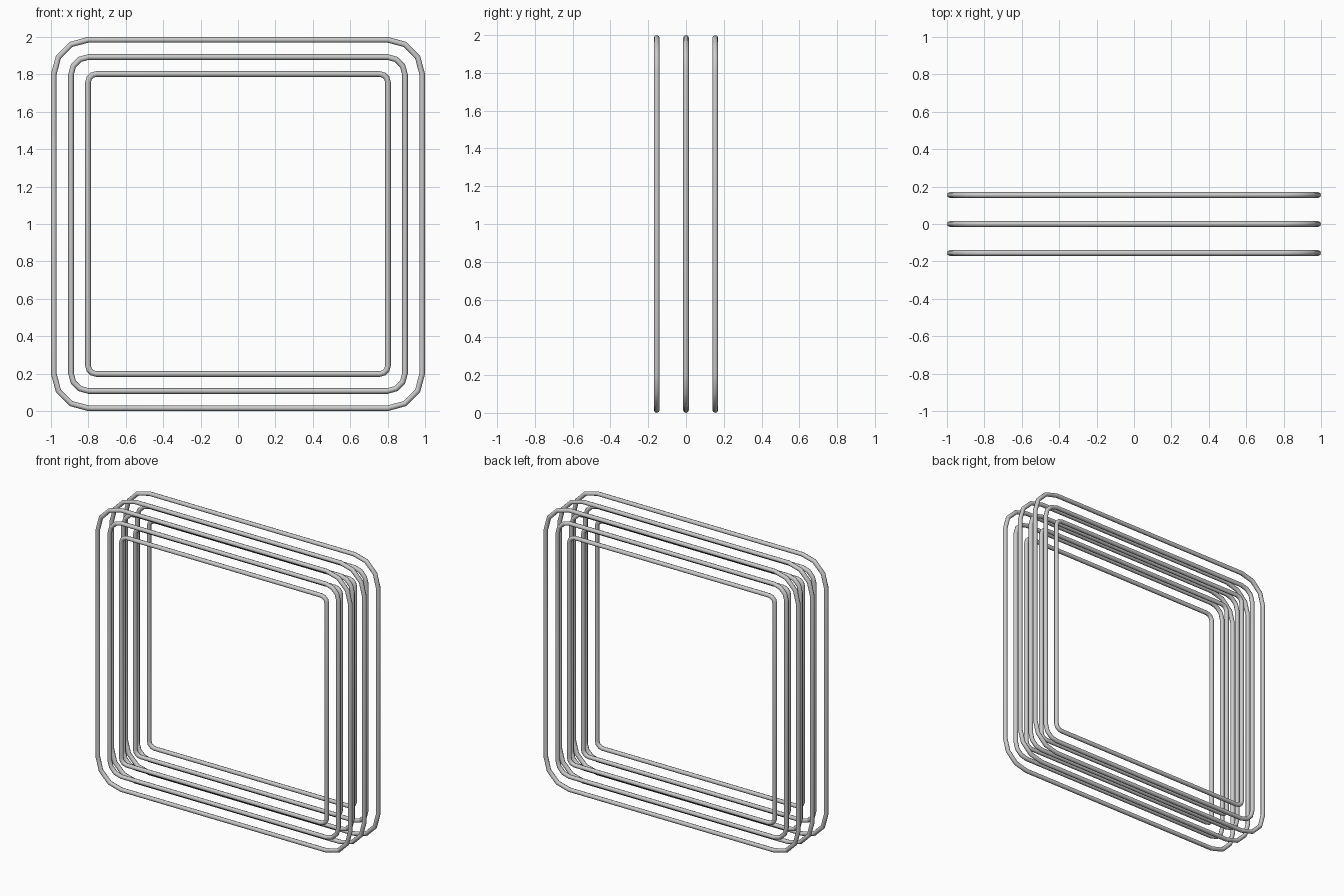
import bpy
from math import sin, cos, pi

if "Cube" in bpy.data.objects:
    bpy.data.objects.remove(bpy.data.objects["Cube"])

TUBE = 0.015
SEGS = 3  # straight pieces per rounded corner


def tube_loop(name, half, corner, y):
    """Closed rounded-square tube standing in the XZ plane."""
    c = half - corner
    pts = []
    for q, (sx, sz) in enumerate([(1, 1), (-1, 1), (-1, -1), (1, -1)]):
        for i in range(SEGS + 1):
            a = (q + i / SEGS) * pi / 2
            pts.append((sx * c + corner * cos(a), y, 1 + sz * c + corner * sin(a)))
    cu = bpy.data.curves.new(name, 'CURVE')
    cu.dimensions = '3D'
    cu.bevel_depth = TUBE
    cu.bevel_resolution = 2
    sp = cu.splines.new('POLY')
    sp.points.add(len(pts) - 1)
    for p, co in zip(sp.points, pts):
        p.co = (*co, 1)
    sp.use_cyclic_u = True
    ob = bpy.data.objects.new(name, cu)
    bpy.context.collection.objects.link(ob)
    # turn into a mesh with smooth tube sides
    bpy.ops.object.select_all(action='DESELECT')
    ob.select_set(True)
    bpy.context.view_layer.objects.active = ob
    bpy.ops.object.convert(target='MESH')
    bpy.ops.object.shade_smooth()


# three nested loops repeated in three layers
for layer, y in (("front", -0.155), ("middle", 0), ("back", 0.155)):
    tube_loop(layer + "_outer_loop", 0.985, 0.185, y)
    tube_loop(layer + "_mid_loop", 0.893, 0.095, y)
    tube_loop(layer + "_inner_loop", 0.802, 0.045, y)
